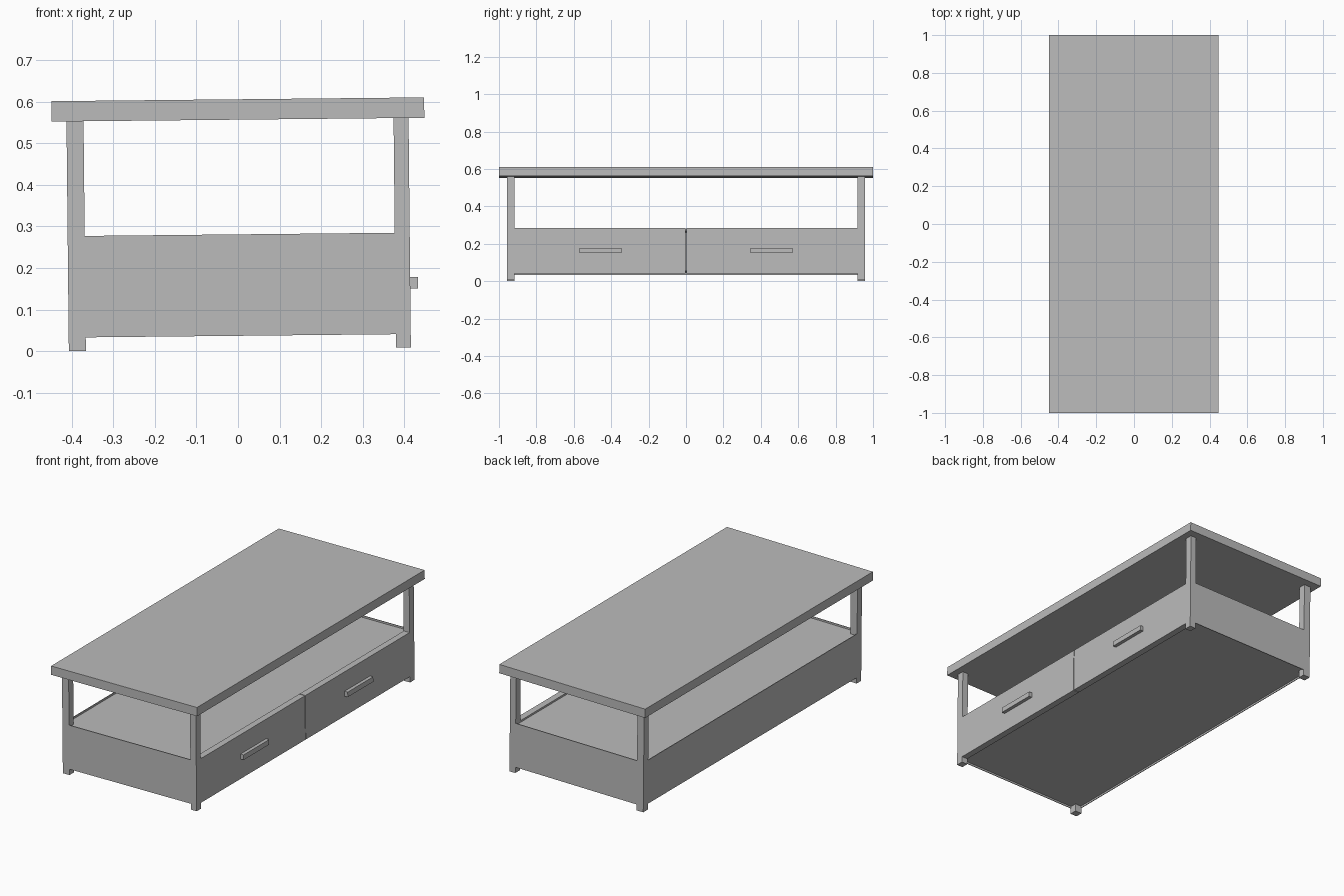
import bpy
from mathutils import Matrix

cube = bpy.data.objects.get("Cube")
if cube:
    bpy.data.objects.remove(cube, do_unlink=True)

GREY = (0.5, 0.5, 0.5, 1)
mat = bpy.data.materials.new("grey")
mat.use_nodes = True
mat.diffuse_color = GREY
mat.node_tree.nodes["Principled BSDF"].inputs["Base Color"].default_value = GREY

TILT = Matrix.Rotation(-0.0102, 4, 'Y')  # the whole table leans slightly


def box(name, x, y, z):
    """Flat-shaded box from (min, max) ranges, leaned with the table."""
    bpy.ops.mesh.primitive_cube_add(size=1)
    ob = bpy.context.object
    ob.name = name
    mid = [(a + b) / 2 for a, b in (x, y, z)]
    size = [b - a for a, b in (x, y, z)]
    ob.data.transform(TILT @ Matrix.Translation(mid) @ Matrix.Diagonal((*size, 1)))
    ob.data.materials.append(mat)
    return ob


BACK = (-0.407, -0.366)   # leg ranges across the depth
FRONT = (0.38, 0.416)
OUT, INN = 0.957, 0.917   # leg outer and inner faces along the length
LOW, HIGH = 0.037, 0.281  # height of the storage box
RIM, THIN = 0.01, 0.004

box("table_top", (-0.443, 0.454), (-1, 1), (0.557, 0.606))

for side, sign in (("left", 1), ("right", -1)):
    def span(a, b):
        return tuple(sorted((sign * a, sign * b)))

    # Legs at both depths
    for row, depth in (("back", BACK), ("front", FRONT)):
        box(f"{row}_leg_{side}", depth, span(INN, OUT), (0.0045, 0.557))
    # End panel, drawer front and handle
    box(f"end_panel_{side}", (BACK[1], FRONT[0]), span(OUT - THIN, OUT), (LOW, HIGH))
    box(f"drawer_front_{side}", (FRONT[0], FRONT[1]), span(0.002, INN), (LOW, HIGH))
    box(f"handle_{side}", (FRONT[1], 0.435), span(0.345, 0.569), (0.146, 0.174))

# Back panel, and boards set slightly inside the rim
box("back_panel", (BACK[0], BACK[0] + THIN), (-INN, INN), (LOW, HIGH))
for name, z in (("shelf", (HIGH - 2 * RIM, HIGH - RIM)),
                ("bottom_board", (LOW + RIM, LOW + 2 * RIM))):
    box(name, (BACK[0] + THIN, FRONT[0]), (-INN, INN), z)
    for side, y in (("left", (INN, OUT - THIN)), ("right", (THIN - OUT, -INN))):
        box(f"{name}_end_{side}", (BACK[1], FRONT[0]), y, z)
